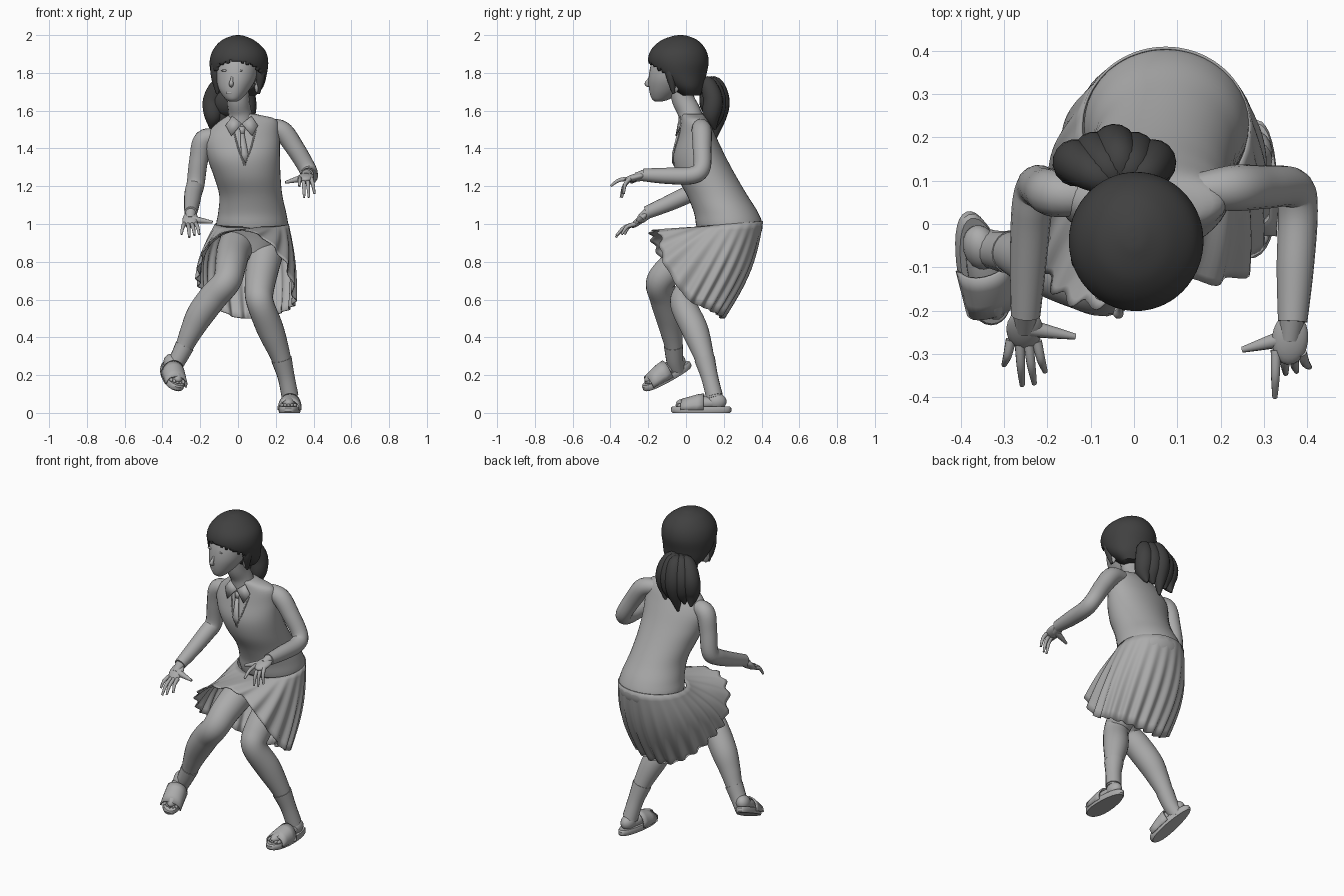
import bpy, bmesh
from math import sin, cos, pi, sqrt, atan2
from mathutils import Vector, Matrix

cube = bpy.data.objects.get("Cube")
if cube:
    bpy.data.objects.remove(cube, do_unlink=True)


def material(name, value):
    mat = bpy.data.materials.new(name)
    mat.use_nodes = True
    colour = (value, value, value, 1)
    mat.diffuse_color = colour
    mat.node_tree.nodes["Principled BSDF"].inputs["Base Color"].default_value = colour
    return mat


GREY = material("light grey", 0.41)
HAIR = material("charcoal hair", 0.052)


# ---------- helpers ----------
def finish(name, bm, mat, thickness=0, angle=0.9):
    bmesh.ops.recalc_face_normals(bm, faces=bm.faces)
    mesh = bpy.data.meshes.new(name)
    bm.to_mesh(mesh)
    bm.free()
    mesh.materials.append(mat)
    obj = bpy.data.objects.new(name, mesh)
    bpy.context.collection.objects.link(obj)
    bpy.ops.object.select_all(action="DESELECT")
    obj.select_set(True)
    bpy.context.view_layer.objects.active = obj
    bpy.ops.object.shade_smooth_by_angle(angle=angle)
    if thickness:
        solid = obj.modifiers.new("thickness", "SOLIDIFY")
        solid.thickness = thickness
        solid.offset = -1


def smooth_path(points, steps=6, closed=False):
    """Catmull-Rom curve through vectors of any size."""
    pts = [Vector(p) for p in points]
    n = len(pts)
    pick = (lambda i: pts[i % n]) if closed else (lambda i: pts[max(0, min(n - 1, i))])
    out = []
    for i in range(n if closed else n - 1):
        a, b, c, d = (pick(i + k) for k in (-1, 0, 1, 2))
        for s in range(steps):
            t = s / steps
            out.append((b * 2 + (c - a) * t + (a * 2 - b * 5 + c * 4 - d) * t**2
                        + (b * 3 - a - c * 3 + d) * t**3) / 2)
    return out if closed else out + [pts[-1]]


def bridge(rings, caps=True):
    bm = bmesh.new()
    rows = [[bm.verts.new(p) for p in ring] for ring in rings]
    n = len(rows[0])
    for low, high in zip(rows, rows[1:]):
        for i in range(n):
            j = (i + 1) % n
            bm.faces.new((low[i], low[j], high[j], high[i]))
    if caps:
        bm.faces.new(rows[0])
        bm.faces.new(rows[-1])
    return bm


def stack(sections, sides=40, steps=5):
    """Horizontal ellipses: centre x, centre y, z, radius x, radius y, tilt."""
    rings = []
    for cx, cy, z, rx, ry, tilt in smooth_path(sections, steps):
        ring = []
        for i in range(sides):
            a = 2 * pi * i / sides
            ring.append((cx + rx * cos(a), cy + ry * sin(a), z + tilt * rx * cos(a)))
        rings.append(ring)
    return bridge(rings)


def limb(name, stations, mat=GREY, sides=16, steps=6):
    """Round tube through stations of x, y, z, radius."""
    path = smooth_path(stations, steps)
    centres = [p.xyz for p in path]
    side, rings = None, []
    for i, p in enumerate(path):
        d = (centres[min(i + 1, len(path) - 1)] - centres[max(i - 1, 0)]).normalized()
        side = side or d.orthogonal()
        side = (side - d * side.dot(d)).normalized()
        up = d.cross(side)
        ring = []
        for k in range(sides):
            a = 2 * pi * k / sides
            ring.append(p.xyz + (side * cos(a) + up * sin(a)) * max(p.w, 0.002))
        rings.append(ring)
    finish(name, bridge(rings), mat)


def frame(centre, forward, up=(0, 0, 1)):
    """Matrix whose -y axis points along forward."""
    y = -Vector(forward).normalized()
    z = Vector(up)
    z = (z - y * z.dot(y)).normalized()
    m = Matrix((y.cross(z), y, z)).transposed().to_4x4()
    m.translation = centre
    return m


def blob(name, place, offset, radii, mat=GREY):
    bm = bmesh.new()
    bmesh.ops.create_uvsphere(bm, u_segments=20, v_segments=12, radius=1,
                              matrix=place @ Matrix.Translation(offset) @ Matrix.Diagonal((*radii, 1)))
    finish(name, bm, mat)


# ---------- torso with sleeveless vest ----------
TORSO = [(0.08, 0.2, 0.85, 0.12, 0.1, 0), (0.08, 0.23, 0.92, 0.17, 0.15, 0),
         (0.075, 0.23, 0.99, 0.19, 0.175, 0), (0.075, 0.212, 1.06, 0.18, 0.17, 0),
         (0.068, 0.166, 1.15, 0.167, 0.16, 0), (0.05, 0.11, 1.25, 0.175, 0.157, 0.03),
         (0.032, 0.073, 1.35, 0.19, 0.14, 0.06), (0.022, 0.06, 1.45, 0.197, 0.105, 0.1),
         (0.03, 0.05, 1.53, 0.17, 0.076, 0.14), (0.02, 0.035, 1.58, 0.07, 0.06, 0.05)]
finish("vest_torso", stack(TORSO), GREY)


def on_chest(x, z, lift):
    """Point just in front of the chest."""
    s = min(smooth_path(TORSO, 20), key=lambda r: abs(r[2] - z))
    return Vector((x, s[1] - s[4] * sqrt(max(0, 1 - ((x - s[0]) / s[3]) ** 2)) - lift, z))


def plate(name, outline):
    bm = bmesh.new()
    bm.faces.new([bm.verts.new(on_chest(x, z, 0.01)) for x, z in outline])
    finish(name, bm, GREY, 0.008)


plate("tie_knot", [(0.005, 1.515), (0.04, 1.515), (0.033, 1.48), (0.014, 1.48)])
plate("tie_blade", [(0.014, 1.48), (0.033, 1.48), (0.055, 1.37), (0.04, 1.32), (0.015, 1.37)])
for label, s in (("left", 1), ("right", -1)):
    plate(label + "_collar", [(0.02 + s * x, z) for x, z in
                              ((0.0, 1.53), (0.05, 1.57), (0.085, 1.52), (0.055, 1.465))])
    trim = [on_chest(0.035 + s * w, z, 0) for w, z in ((0, 1.31), (0.03, 1.39), (0.06, 1.5))]
    limb(label + "_neckline_trim", [(*p, 0.004) for p in trim], sides=8)

# ---------- neck, face ----------
limb("neck", [(0.02, 0.04, 1.5, 0.075), (0.01, 0.018, 1.59, 0.062), (0, -0.015, 1.66, 0.06),
              (0, -0.03, 1.75, 0.06)])
FACE = [(-0.025, -0.145, 1.648, 0.02, 0.018, 0), (-0.025, -0.13, 1.665, 0.045, 0.052, 0),
        (-0.02, -0.105, 1.71, 0.08, 0.09, 0), (-0.01, -0.08, 1.77, 0.104, 0.118, 0),
        (-0.005, -0.065, 1.84, 0.11, 0.122, 0), (0, -0.05, 1.9, 0.1, 0.11, 0),
        (0, -0.05, 1.95, 0.05, 0.06, 0)]
finish("face", stack(FACE), GREY)
head = frame((-0.02, -0.06, 1.8), (-0.1, -1, 0))
limb("nose", [(-0.03, -0.186, 1.79, 0.004), (-0.033, -0.197, 1.765, 0.007),
              (-0.036, -0.207, 1.742, 0.012), (-0.034, -0.188, 1.73, 0.008)])
blob("lips", head, (-0.005, -0.122, -0.105), (0.024, 0.01, 0.01))
for label, s in (("left", 1), ("right", -1)):
    blob(label + "_eye", head, (s * 0.04, -0.118 - s * 0.004, 0.012), (0.018, 0.008, 0.006))
    blob(label + "_ear", head, (s * 0.106 + 0.015, 0.01, -0.07), (0.014, 0.025, 0.038))

# ---------- hair: shell with a face opening, ponytail ----------
SHELL = [(0.01, 0.025, 1.68, 0.085, 0.05, 0), (0.008, 0.002, 1.725, 0.125, 0.092, 0),
         (0.005, -0.03, 1.79, 0.147, 0.138, 0), (0.005, -0.04, 1.86, 0.155, 0.16, 0),
         (0.005, -0.04, 1.92, 0.138, 0.146, 0), (0.0, -0.035, 1.97, 0.09, 0.1, 0),
         (0.0, -0.03, 1.995, 0.035, 0.04, 0), (0.0, -0.03, 2.0, 0.004, 0.004, 0)]
shell = stack(SHELL, 72, 7)


def in_opening(face):
    p = face.calc_center_median()
    a = abs(atan2(p.x + 0.015, -p.y - 0.03))
    return a < 1.1 and p.z < 1.86 - 0.06 * a * a + 0.008 * sin(a * 45)


bmesh.ops.delete(shell, geom=[f for f in shell.faces if in_opening(f)], context="FACES")
finish("hair_shell", shell, HAIR, 0.018)
# side locks hanging in front of the ears
for label, s in (("left", 1), ("right", -1)):
    limb(label + "_side_lock", [(s * 0.118, -0.085, 1.85, 0.026), (s * 0.118, -0.08, 1.78, 0.025),
                                (s * 0.108, -0.065, 1.69, 0.008)], HAIR)
limb("hair_tie", [(-0.02, 0.06, 1.73, 0.05), (-0.03, 0.12, 1.735, 0.045)], HAIR)
blob("ponytail_core", frame((-0.045, 0.14, 1.66), (0, -1, 0.1)), (0, 0, 0), (0.108, 0.07, 0.095), HAIR)
for k in range(5):
    spread = (k - 2) / 2
    x = -0.045 + spread * 0.088
    drop = 0.03 * (k % 2) + 0.05 * abs(spread)
    depth = -0.035 * abs(spread)
    limb("ponytail_lock", [(-0.03, 0.09, 1.735, 0.025),
                           (-0.035 + spread * 0.055, 0.15 + depth, 1.74, 0.042),
                           (x, 0.178 + depth, 1.66, 0.052), (x, 0.17 + depth, 1.57, 0.046),
                           (x - 0.01, 0.155, 1.45 + drop, 0.006)], HAIR)

# ---------- arms and hands ----------
limb("left_arm", [(0.14, 0.075, 1.515, 0.04), (0.23, 0.083, 1.495, 0.053), (0.3, 0.085, 1.405, 0.05),
                  (0.366, 0.083, 1.295, 0.046), (0.378, 0.03, 1.257, 0.046),
                  (0.372, -0.1, 1.255, 0.043), (0.366, -0.225, 1.26, 0.034)])
limb("right_arm", [(-0.1, 0.06, 1.46, 0.04), (-0.18, 0.07, 1.445, 0.054), (-0.208, 0.08, 1.34, 0.05),
                   (-0.224, 0.085, 1.215, 0.048), (-0.236, 0.03, 1.168, 0.047),
                   (-0.244, -0.09, 1.11, 0.042), (-0.25, -0.21, 1.06, 0.034)])


def hand(label, wrist, knuckle, tips, thumb):
    wrist, knuckle = Vector(wrist), Vector(knuckle)
    place = frame((wrist + knuckle) / 2, knuckle - wrist)
    limb(label + "_wrist", [(*wrist, 0.03), (*wrist.lerp(knuckle, 0.5), 0.024)])
    blob(label + "_palm", place, (0, 0, 0), (0.042, 0.062, 0.02))
    for k, tip in enumerate(tips):
        base = knuckle + place.to_3x3() @ Vector(((k - 1.5) * 0.02, 0.022, 0))
        bend = base.lerp(Vector(tip), 0.5) + Vector((0, -0.008, 0.012))
        limb(label + "_finger", [(*base, 0.012), (*bend, 0.01), (*tip, 0.006)], sides=10)
    base = wrist.lerp(knuckle, 0.45)
    limb(label + "_thumb", [(*base, 0.022), (*base.lerp(Vector(thumb), 0.5), 0.015), (*thumb, 0.007)], sides=10)


hand("left", (0.365, -0.215, 1.26), (0.355, -0.315, 1.235),
     [(0.325, -0.4, 1.2), (0.35, -0.345, 1.14), (0.375, -0.34, 1.14), (0.405, -0.33, 1.16)],
     (0.25, -0.29, 1.22))
hand("right", (-0.25, -0.2, 1.06), (-0.255, -0.285, 0.985),
     [(-0.3, -0.325, 0.945), (-0.258, -0.372, 0.93), (-0.23, -0.368, 0.94), (-0.205, -0.34, 0.945)],
     (-0.135, -0.26, 1.01))

# ---------- pleated skirt ----------
HEM = [(0.3, 0.0, 0.61), (0.28, 0.1, 0.555), (0.2, 0.17, 0.52), (0.09, 0.195, 0.5),
       (-0.03, 0.18, 0.51), (-0.14, 0.12, 0.58), (-0.2, 0.02, 0.66), (-0.215, -0.08, 0.74),
       (-0.17, -0.165, 0.88), (-0.07, -0.185, 0.96), (0.1, -0.14, 0.95), (0.25, -0.12, 0.8)]
hem = smooth_path(HEM, 16, True)
rows = []
for r in range(13):
    v = r / 12
    row = []
    for i, low in enumerate(hem):
        a = 2 * pi * i / len(hem)
        out = Vector((cos(a), sin(a), 0))
        waist = Vector((0.073 + 0.196 * cos(a), 0.225 + 0.184 * sin(a), 1.0 + 0.015 * sin(a)))
        pleat = 0.012 * v * sin(a * 22)
        bulge = 0.012 + 0.026 * max(0, sin(a)) + 0.016 * max(0, -cos(a))
        row.append(waist.lerp(low, v) + out * (bulge * sin(pi * v) + pleat))
    rows.append(row)
finish("pleated_skirt", bridge(rows, False), GREY, 0.006)

# ---------- legs and socks ----------
limb("left_leg", [(0.155, 0.24, 0.9, 0.1), (0.13, 0.13, 0.77, 0.088), (0.112, 0.02, 0.645, 0.077),
                  (0.12, -0.012, 0.575, 0.071), (0.172, 0.047, 0.44, 0.071), (0.225, 0.095, 0.3, 0.053),
                  (0.255, 0.125, 0.19, 0.041), (0.275, 0.15, 0.08, 0.042)], sides=24)
limb("right_leg", [(0.01, 0.24, 0.92, 0.1), (-0.025, 0.08, 0.85, 0.09), (-0.04, -0.06, 0.775, 0.082),
                   (-0.06, -0.136, 0.695, 0.075), (-0.13, -0.118, 0.615, 0.076),
                   (-0.2, -0.092, 0.52, 0.073), (-0.248, -0.077, 0.43, 0.059),
                   (-0.285, -0.065, 0.35, 0.047), (-0.32, -0.06, 0.28, 0.042),
                   (-0.362, -0.045, 0.215, 0.038)], sides=24)
limb("left_sock", [(0.23, 0.099, 0.285, 0.055), (0.255, 0.125, 0.19, 0.045), (0.275, 0.15, 0.09, 0.045)])
limb("right_sock", [(-0.282, -0.066, 0.355, 0.051), (-0.32, -0.06, 0.28, 0.045),
                    (-0.355, -0.048, 0.225, 0.042)])


# ---------- feet in slide sandals ----------
def sandal(label, place, half):
    outline = []
    for i in range(32):
        a = 2 * pi * i / 32
        width = 0.06 - 0.01 * sin(a)
        outline.append((width * cos(a) * (1 - 0.15 * abs(cos(a))) * 1.1, half * sin(a)))
    rings = [[place @ Vector((x * k, y * k, z)) for x, y in outline]
             for k, z in ((0.95, 0), (1, 0.008), (1, 0.026), (0.95, 0.034))]
    finish(label + "_sole", bridge(rings), GREY, angle=0.6)
    blob(label + "_foot", place, (0, -0.005, 0.052), (0.043, half * 0.8, 0.036))
    blob(label + "_heel", place, (0, half * 0.5, 0.06), (0.04, 0.055, 0.045))
    for k in range(5):
        blob(label + "_toe", place, ((k - 2) * 0.017, 0.035 - half * (0.92 - 0.04 * abs(k - 2)), 0.04),
             (0.01, 0.025, 0.011))
    # wide strap arching over the instep
    bm = bmesh.new()
    strap = []
    for y, tall in ((-0.105, 0.055), (-0.065, 0.07), (-0.02, 0.083), (0.015, 0.088)):
        strap.append([bm.verts.new(place @ Vector((0.061 * cos(pi * i / 14), y,
                                                   0.015 + tall * sin(pi * i / 14) ** 0.7)))
                      for i in range(15)])
    for p, q in zip(strap, strap[1:]):
        for i in range(14):
            bm.faces.new((p[i], p[i + 1], q[i + 1], q[i]))
    finish(label + "_strap", bm, GREY, 0.008)


sandal("left", frame((0.275, 0.08, 0), (-0.06, -1, 0)), 0.16)
sandal("right", frame((-0.357, -0.095, 0.18), (0.22, -0.86, -0.46), (0.2, 0, 0.95)), 0.147)
